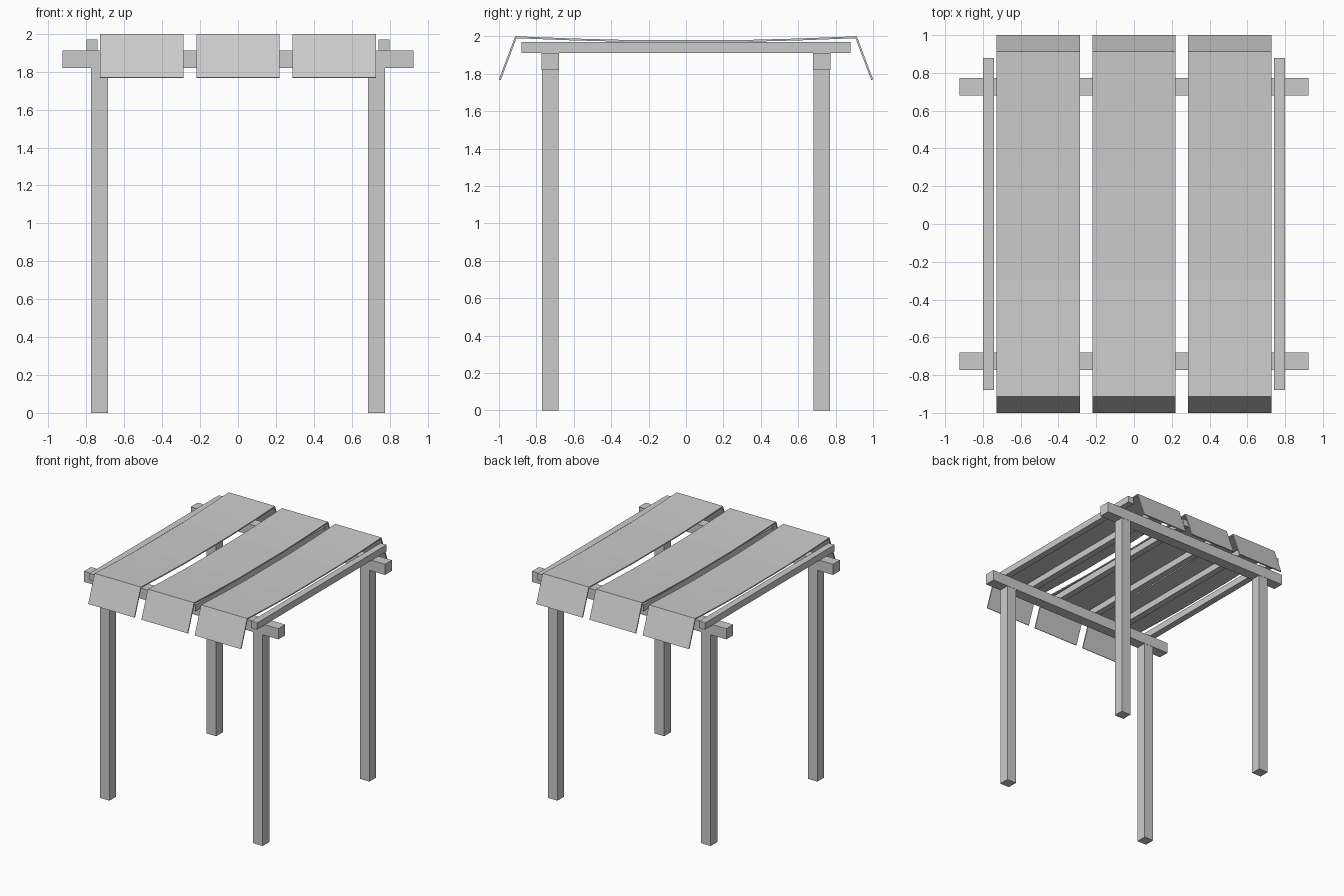
import bpy
import bmesh

if "Cube" in bpy.data.objects:
    bpy.data.objects.remove(bpy.data.objects["Cube"], do_unlink=True)

# Single plain colour
grey = bpy.data.materials.new("light_grey")
grey.use_nodes = True
colour = (0.6, 0.6, 0.6, 1)
grey.diffuse_color = colour
grey.node_tree.nodes["Principled BSDF"].inputs["Base Color"].default_value = colour


def finish(name, bm):
    bmesh.ops.recalc_face_normals(bm, faces=bm.faces)
    mesh = bpy.data.meshes.new(name)
    bm.to_mesh(mesh)
    bm.free()
    mesh.materials.append(grey)
    obj = bpy.data.objects.new(name, mesh)
    bpy.context.collection.objects.link(obj)
    return obj


def box(name, centre, size):
    bm = bmesh.new()
    bmesh.ops.create_cube(bm, size=1)
    for v in bm.verts:
        v.co = [c + p * s for c, p, s in zip(centre, v.co, size)]
    return finish(name, bm)


def canopy(name, x, width, profile, thickness):
    """Sheet swept across x from a (y, z) path, thickened downwards."""
    bm = bmesh.new()
    rows = [[bm.verts.new((x + side * width / 2, y, z)) for side in (-1, 1)]
            for y, z in profile]
    for a, b in zip(rows, rows[1:]):
        bm.faces.new((a[0], a[1], b[1], b[0]))
    obj = finish(name, bm)
    solid = obj.modifiers.new("thickness", "SOLIDIFY")
    solid.thickness = thickness
    solid.offset = -1 if obj.data.polygons[1].normal.z > 0 else 1
    solid.use_even_offset = True
    return obj


# Square posts and the two cross beams they carry
POST, BEAM_BOTTOM, BEAM_TOP = 0.09, 1.82, 1.912
for y, end in ((-0.726, "front"), (0.726, "back")):
    for x, side in ((-0.73, "right"), (0.73, "left")):
        box(f"{end}_{side}_post", (x, y, BEAM_BOTTOM / 2), (POST, POST, BEAM_BOTTOM))
    box(f"{end}_beam", (0, y, (BEAM_BOTTOM + BEAM_TOP) / 2),
        (1.85, 0.094, BEAM_TOP - BEAM_BOTTOM))

# Rafters running front to back
RAFTER = 0.057
for offset in (0.185, 0.478, 0.77):
    for sign, side in ((-1, "right"), (1, "left")):
        box(f"{side}_rafter", (sign * offset, 0, BEAM_TOP + RAFTER / 2),
            (RAFTER, 1.76, RAFTER))

# Three sagging shade panels with drooping end flaps
half = [(1.0, 1.77), (0.913, 2.0), (0.6, 1.988), (0.3, 1.98)]
path = [(-y, z) for y, z in half] + half[::-1]
for x, place in ((-0.507, "right"), (0, "middle"), (0.507, "left")):
    canopy(f"{place}_shade_panel", x, 0.44, path, 0.01)
